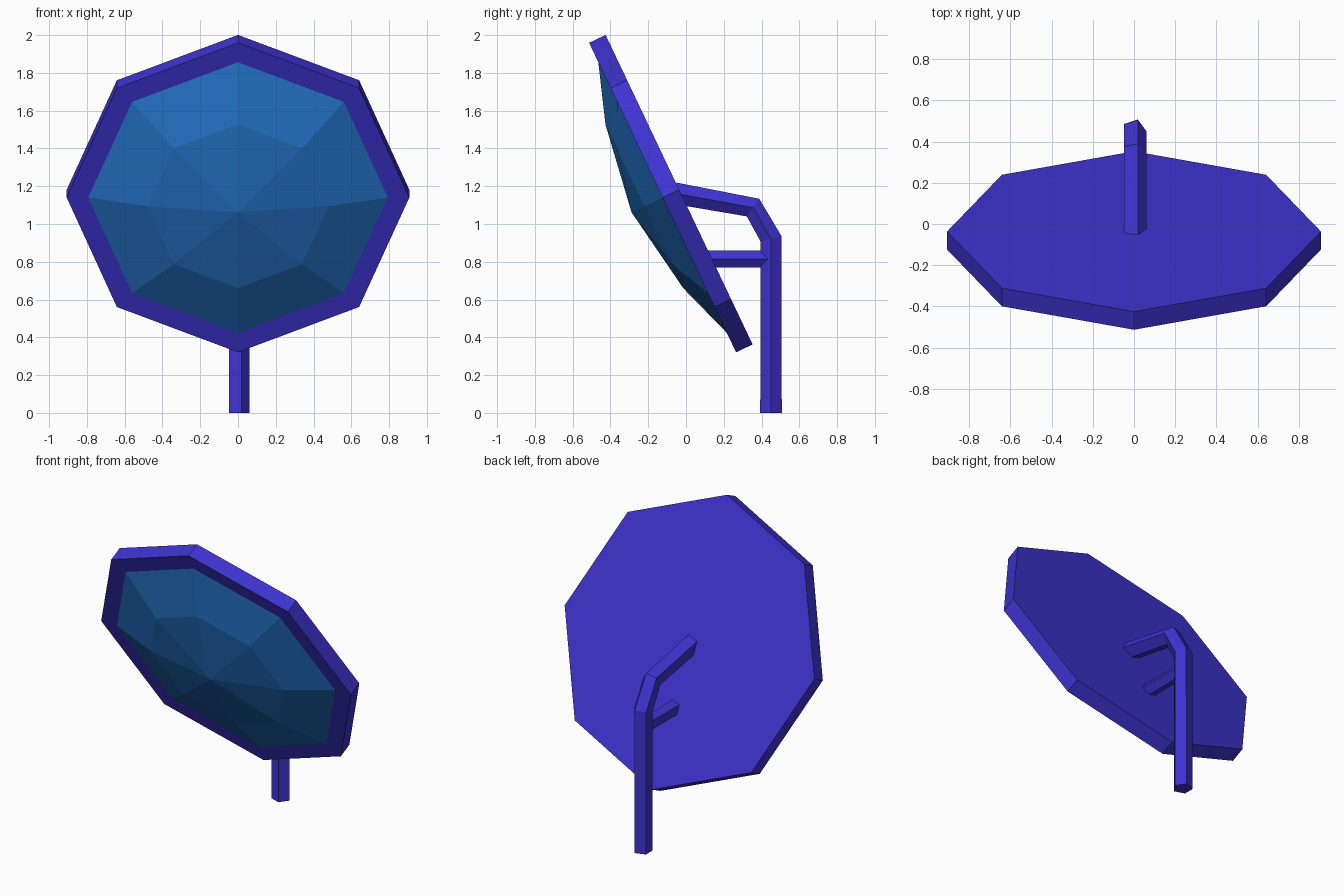
import bpy
import bmesh
import math
from mathutils import Vector, Matrix

default = bpy.data.objects.get("Cube")
if default:
    bpy.data.objects.remove(default, do_unlink=True)


def make_material(name, rgb):
    mat = bpy.data.materials.new(name)
    mat.use_nodes = True
    color = (*rgb, 1.0)
    mat.diffuse_color = color
    mat.node_tree.nodes["Principled BSDF"].inputs["Base Color"].default_value = color
    return mat


def ring(sides, radius, center, u, v):
    """Regular polygon around center, in the plane of u and v."""
    angles = [2 * math.pi * i / sides for i in range(sides)]
    return [center + radius * (math.cos(a) * u + math.sin(a) * v) for a in angles]


def loft(name, rings, mat, cap_start=True, apex=None):
    """Skin a stack of rings; close the end with a cap or an apex fan."""
    bm = bmesh.new()
    rows = [[bm.verts.new(p) for p in r] for r in rings]
    n = len(rows[0])
    for a, b in zip(rows, rows[1:]):
        for i in range(n):
            j = (i + 1) % n
            bm.faces.new((a[i], a[j], b[j], b[i]))
    if cap_start:
        bm.faces.new(rows[0][::-1])
    if apex is None:
        bm.faces.new(rows[-1])
    else:
        tip = bm.verts.new(apex)
        for i in range(n):
            bm.faces.new((rows[-1][i], rows[-1][(i + 1) % n], tip))
    bm.normal_update()
    if cap_start:
        bmesh.ops.recalc_face_normals(bm, faces=bm.faces)
    mesh = bpy.data.meshes.new(name)
    bm.to_mesh(mesh)
    bm.free()
    mesh.materials.append(mat)
    obj = bpy.data.objects.new(name, mesh)
    bpy.context.collection.objects.link(obj)
    return obj


def tube(name, path, radius, mat):
    """Five-sided bar along a path in the x = 0 plane."""
    points = [Vector((0, y, z)) for y, z in path]
    x_axis = Vector((1, 0, 0))
    rings = []
    for i, p in enumerate(points):
        tangent = Vector((0, 0, 0))
        if i > 0:
            tangent += (p - points[i - 1]).normalized()
        if i < len(points) - 1:
            tangent += (points[i + 1] - p).normalized()
        side = tangent.normalized().cross(x_axis)
        rings.append(ring(5, radius, p, x_axis, side))
    return loft(name, rings, mat)


indigo = make_material("indigo frame", (0.049, 0.033, 0.638))
blue = make_material("blue glass", (0.0195, 0.183, 0.62))

# Tilted panel: local z is the facing direction, origin on its front face
tilt = Matrix.Translation((0, -0.124, 1.14)) @ Matrix.Rotation(math.radians(115.4), 4, "X")
X, Y = Vector((1, 0, 0)), Vector((0, 1, 0))


def octagon(radius, height):
    return ring(8, radius, Vector((0, 0, height)), X, Y)


# Octagonal backing plate and faceted dome
plate = loft("backing_plate", [octagon(0.907, -0.097), octagon(0.907, 0)], indigo)
dome = loft("faceted_dome", [octagon(0.793, 0), octagon(0.48, 0.107)], blue,
            cap_start=False, apex=Vector((0, 0, 0.182)))
for part in (plate, dome):
    part.matrix_world = tilt

# Bent support post and short brace, both ending inside the plate
tube("support_post", [(0.45, 0), (0.45, 0.922), (0.355, 1.087), (-0.06, 1.163)], 0.06, indigo)
tube("brace", [(0.45, 0.815), (0.1, 0.815)], 0.0475, indigo)
